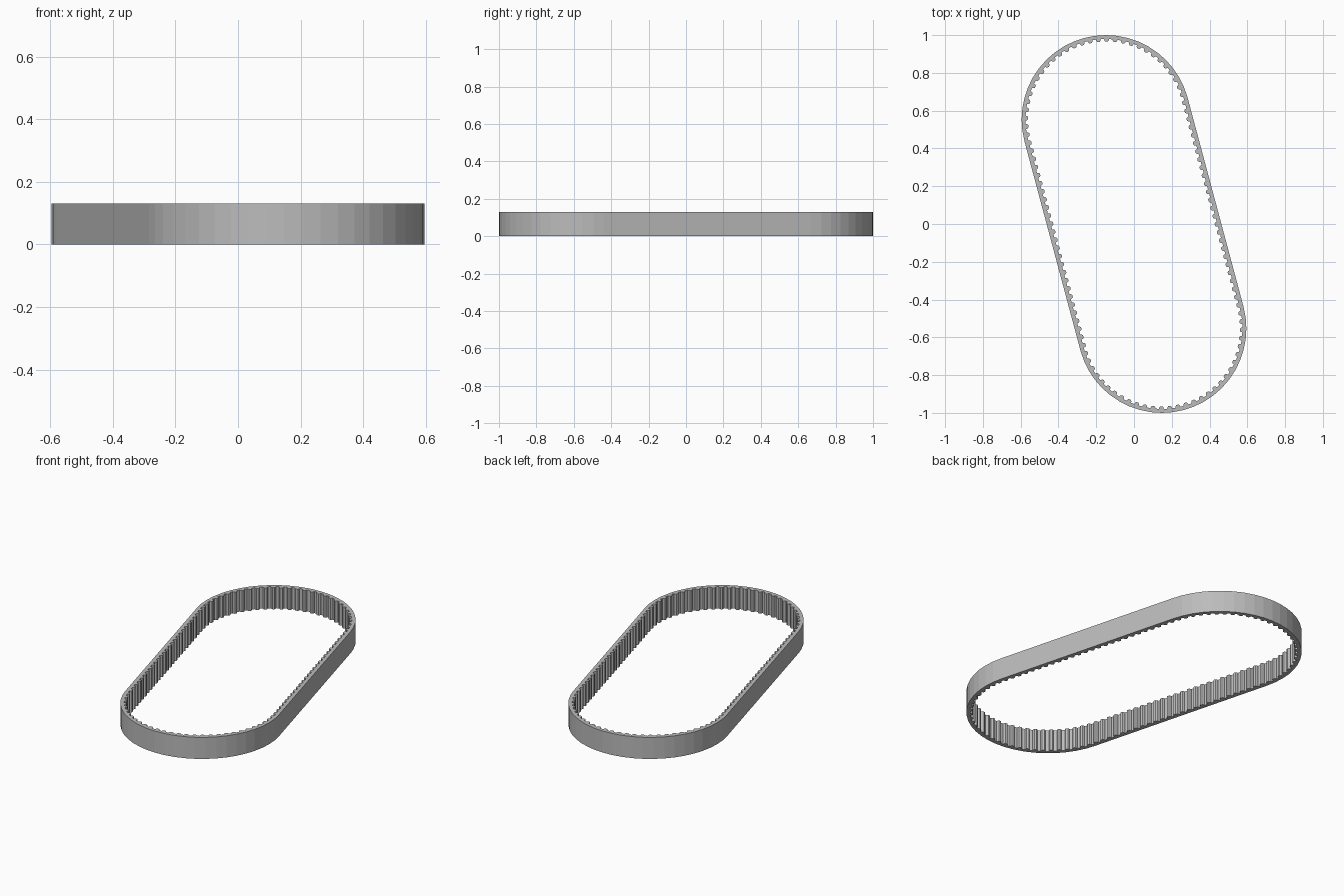
import bpy
from math import sin, cos, pi, atan2, hypot
from mathutils import Vector

cube = bpy.data.objects.get("Cube")
if cube:
    bpy.data.objects.remove(cube)

RADIUS = 0.447          # outer radius of each rounded end
CENTRE = Vector((-0.148, 0.553))
HEIGHT = 0.13
BAND = 0.021            # band thickness without the teeth
TOOTH = 0.014           # tooth depth
TEETH = 112
ARC_STEPS = 24
TILT = atan2(-CENTRE.x, CENTRE.y)
SPAN = 2 * hypot(*CENTRE)

rubber = bpy.data.materials.new("grey_rubber")
rubber.use_nodes = True
grey = (0.5, 0.5, 0.5, 1)
rubber.diffuse_color = grey
rubber.node_tree.nodes["Principled BSDF"].inputs["Base Color"].default_value = grey


def radial(angle):
    return Vector((cos(angle), sin(angle)))


def path_point(s, radius):
    """Point and outward normal at distance s around the loop."""
    arc = pi * radius
    half = arc + SPAN
    turn, s = divmod(s, half)
    start = TILT + pi * turn
    centre = CENTRE * (-1) ** int(turn)
    if s < arc:
        normal = radial(start + s / radius)
        return centre + normal * radius, normal
    normal = radial(start + pi)
    along = radial(start + pi + pi / 2)
    return centre + normal * radius + along * (s - arc), normal


# Smooth outer outline
outer = []
for turn in range(2):
    for i in range(ARC_STEPS + 1):
        normal = radial(TILT + pi * turn + pi * i / ARC_STEPS)
        outer.append(CENTRE * (-1) ** turn + normal * RADIUS)

# Toothed inner outline, one rounded tooth per pitch
inner = []
inner_radius = RADIUS - BAND
pitch = (2 * pi * inner_radius + 2 * SPAN) / TEETH
tooth_shape = [(0.2, 0), (0.25, 0.6), (0.35, 0.93), (0.5, 1),
               (0.65, 0.93), (0.75, 0.6), (0.8, 0)]
for tooth in range(TEETH):
    for along, depth in tooth_shape:
        point, normal = path_point((tooth + along) * pitch, inner_radius)
        inner.append(point - normal * depth * TOOTH)

# Extruded belt
curve = bpy.data.curves.new("toothed_belt", "CURVE")
curve.dimensions = "2D"
curve.fill_mode = "BOTH"
curve.extrude = HEIGHT / 2
for outline in (outer, inner):
    spline = curve.splines.new("POLY")
    spline.points.add(len(outline) - 1)
    for target, p in zip(spline.points, outline):
        target.co = (p.x, p.y, 0, 1)
    spline.use_cyclic_u = True
curve.materials.append(rubber)
belt = bpy.data.objects.new("toothed_belt", curve)
belt.location.z = HEIGHT / 2
bpy.context.collection.objects.link(belt)

# Flat-shaded mesh
bpy.ops.object.select_all(action="DESELECT")
belt.select_set(True)
bpy.context.view_layer.objects.active = belt
bpy.ops.object.convert(target="MESH")
bpy.ops.object.shade_flat()
